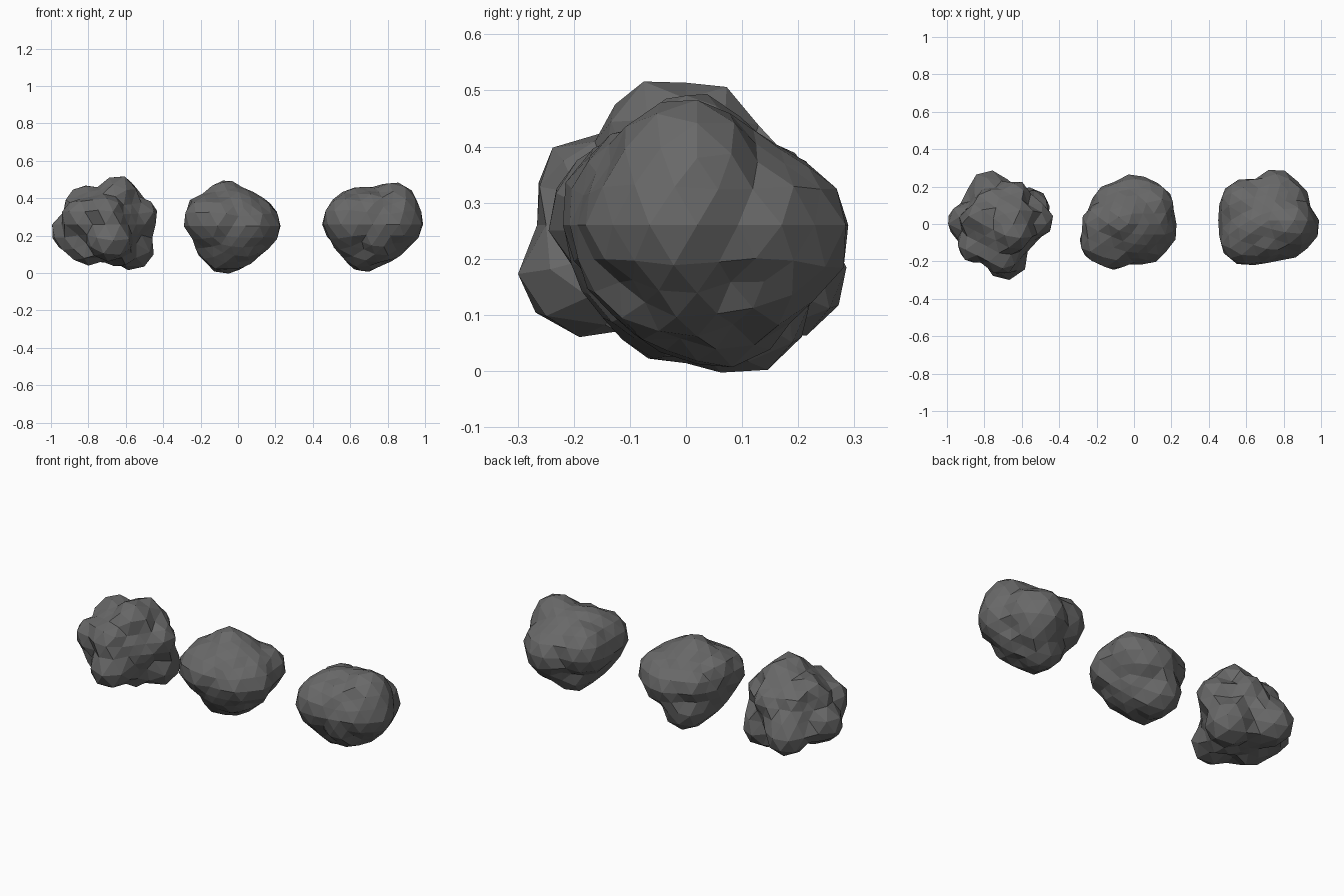
import bpy
from mathutils import Vector

stone = bpy.data.materials.new("dark_stone")
stone.diffuse_color = (.14, .14, .14, 1)


def rock(name, centre, base, falloff, lumps):
    """Icosphere swollen into overlapping lumps that meet in creases."""
    c = Vector(centre)
    offs = [Vector(p) - c for p in lumps]
    peaks = [(o.normalized(), o.length) for o in offs]
    bpy.ops.mesh.primitive_ico_sphere_add(subdivisions=3, radius=1, location=c)
    ob = bpy.context.object
    ob.name = name
    ob.data.materials.append(stone)
    for v in ob.data.vertices:
        d = v.co.normalized()
        v.co = d * max([base] + [r - falloff * (1 - d.dot(q)) for q, r in peaks])
    for p in ob.data.polygons:
        p.use_smooth = False
    return ob


# knobbly rock on the left
rock("knobbly_rock", (-.71, 0, .26), .205, .58, [
    (-.60, -.07, .515), (-.58, .06, .50), (-.43, .03, .33), (-.48, .12, .06),
    (-1.0, .02, .20), (-.87, .06, .455), (-.92, -.18, .32), (-.67, -.29, .13),
    (-.71, -.265, .36), (-.81, .27, .12), (-.60, .22, .35), (-.86, -.09, .06),
    (-.58, -.05, .04), (-.81, .18, .37), (-.94, -.07, .13), (-.93, .02, .38)])

# lumpy rock in the middle
rock("lumpy_rock", (-.03, 0, .25), .215, .38, [
    (-.17, -.23, .30), (-.27, -.16, .31), (-.27, 0, .37), (-.09, .02, .495),
    (.10, 0, .42), (.18, -.03, .36), (.23, -.06, .25), (.15, -.18, .25),
    (.03, -.22, .25), (.17, 0, .14), (.19, .17, .31), (.10, .24, .25),
    (-.01, .265, .25), (-.19, .19, .28), (-.24, .10, .25), (-.10, .17, .02),
    (.02, 0, .02), (-.13, -.05, .02), (-.21, -.04, .09), (.08, -.12, .09),
    (-.25, 0, .19), (.08, .08, .06)])

# rounded boulder on the right
rock("rounded_rock", (.72, .02, .26), .20, .30, [
    (.45, .05, .28), (.48, .18, .30), (.49, -.17, .30), (.65, -.21, .29),
    (.80, -.19, .27), (.92, -.14, .27), (.99, -.04, .28), (.90, .21, .26),
    (.79, .29, .23), (.62, .23, .28), (.68, -.02, .46), (.80, 0, .46),
    (.93, -.02, .44), (.56, -.04, .43), (.75, .17, .40), (.72, -.16, .40),
    (.75, .24, .33), (.64, .10, .015), (.60, -.03, .04), (.86, 0, .08),
    (.93, -.02, .16), (.75, -.18, .15), (.78, -.10, .07), (.52, -.10, .15),
    (.51, .08, .17), (.80, .22, .12)])
